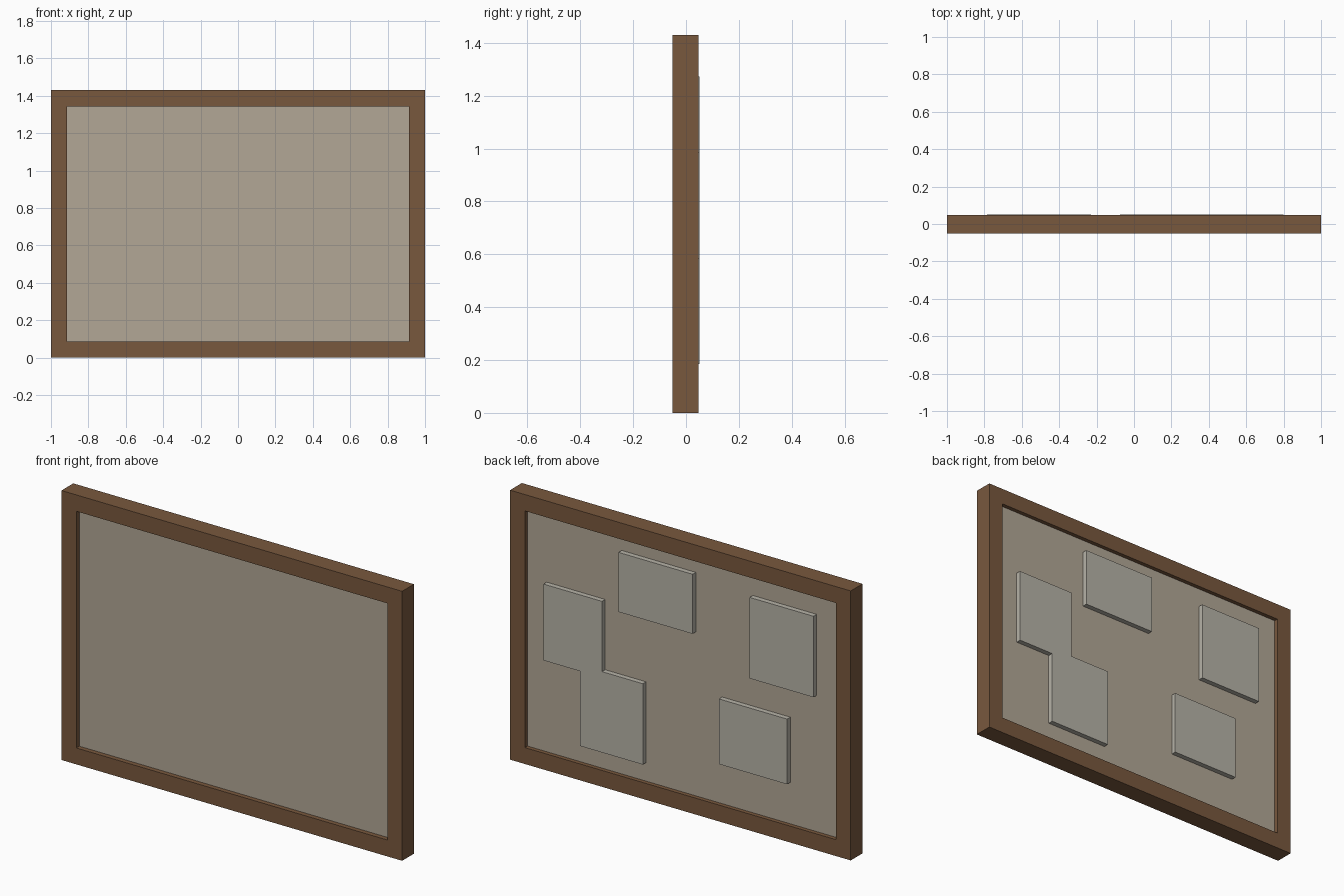
import bpy
import bmesh

if "Cube" in bpy.data.objects:
    bpy.data.objects.remove(bpy.data.objects["Cube"])


def material(name, rgb):
    mat = bpy.data.materials.new(name)
    mat.diffuse_color = (*rgb, 1.0)
    mat.use_nodes = True
    mat.node_tree.nodes["Principled BSDF"].inputs["Base Color"].default_value = mat.diffuse_color
    return mat


def finish(name, bm, mat):
    bmesh.ops.recalc_face_normals(bm, faces=bm.faces)
    mesh = bpy.data.meshes.new(name)
    bm.to_mesh(mesh)
    bm.free()
    obj = bpy.data.objects.new(name, mesh)
    bpy.context.collection.objects.link(obj)
    mesh.materials.append(mat)
    return obj


def box(name, x0, x1, y0, y1, z0, z1, mat):
    bm = bmesh.new()
    bmesh.ops.create_cube(bm, size=1)
    for v in bm.verts:
        v.co.x = x1 if v.co.x > 0 else x0
        v.co.y = y1 if v.co.y > 0 else y0
        v.co.z = z1 if v.co.z > 0 else z0
    return finish(name, bm, mat)


wood = material("wood", (0.19, 0.098, 0.048))
board = material("board", (0.445, 0.386, 0.305))
paper = material("paper", (0.47, 0.45, 0.39))

W, H, RIM = 1.0, 1.43, 0.087
FRONT, BACK = -0.052, 0.047

# Frame: rectangular ring extruded through the depth
bm = bmesh.new()
outer = [(-W, 0), (W, 0), (W, H), (-W, H)]
inner = [(-W + RIM, RIM), (W - RIM, RIM), (W - RIM, H - RIM), (-W + RIM, H - RIM)]
o = [bm.verts.new((x, FRONT, z)) for x, z in outer]
n = [bm.verts.new((x, FRONT, z)) for x, z in inner]
ring = [bm.faces.new((o[i], o[(i + 1) % 4], n[(i + 1) % 4], n[i])) for i in range(4)]
ext = bmesh.ops.extrude_face_region(bm, geom=ring, use_keep_orig=True)
for v in ext["geom"]:
    if isinstance(v, bmesh.types.BMVert):
        v.co.y = BACK
finish("frame", bm, wood)

# Recessed panel, its edges tucked into the frame
e = RIM - 0.01
box("panel", -W + e, W - e, -0.027, 0.025, e, H - e, board)

# Sheets fixed to the back of the panel: x0, x1, z0, z1
sheets = [
    (-0.075, 0.36, 0.957, 1.273),
    (0.457, 0.80, 0.582, 0.987),
    (0.217, 0.587, 0.185, 0.614),
    (-0.785, -0.41, 0.81, 1.24),
    (-0.63, -0.23, 0.307, 0.653),
]
for i, (x0, x1, z0, z1) in enumerate(sheets, 1):
    box(f"back_sheet_{i}", x0, x1, 0.024, 0.052, z0, z1, paper)
